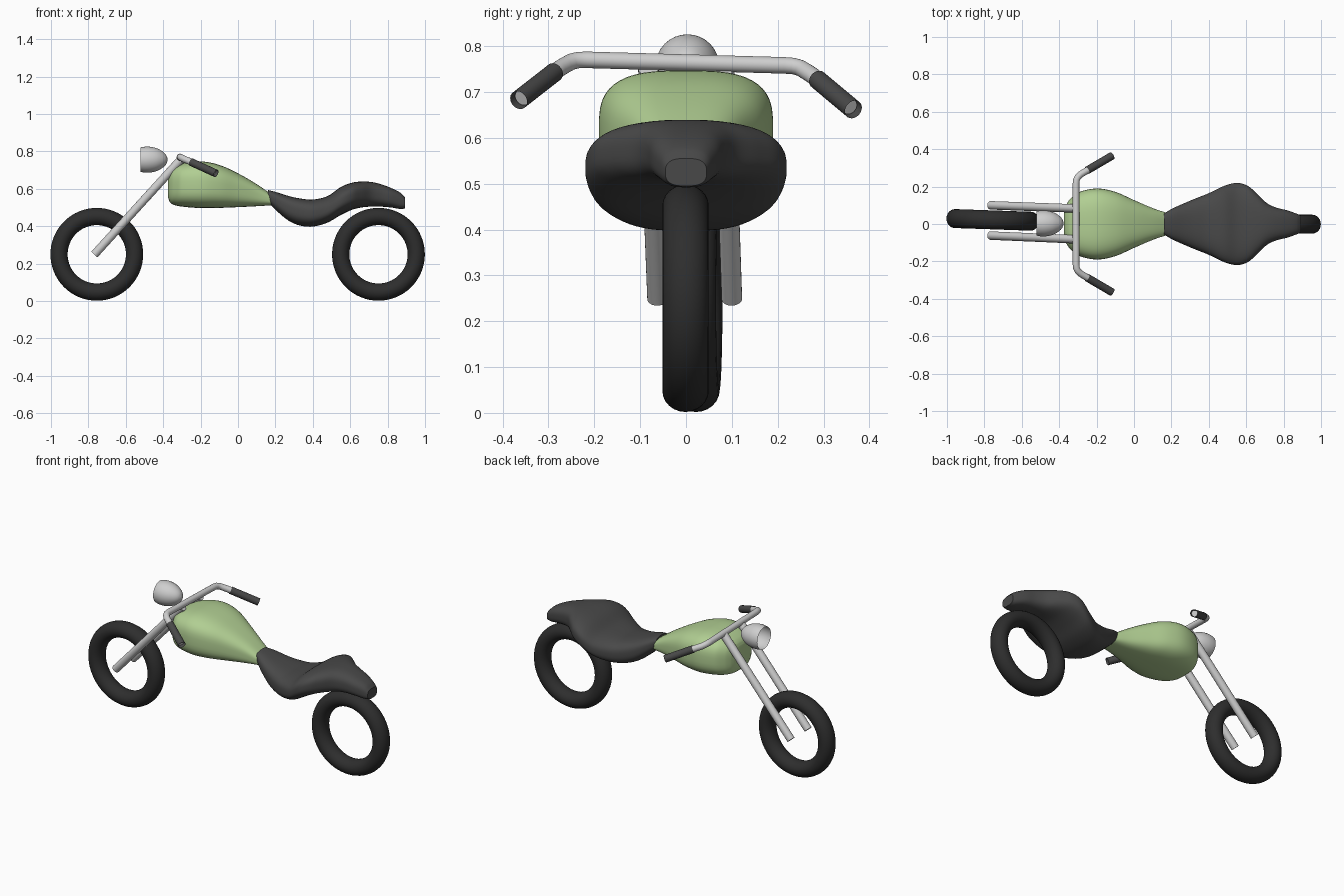
import bpy, bmesh, math
from mathutils import Vector

if "Cube" in bpy.data.objects:
    bpy.data.objects.remove(bpy.data.objects["Cube"])


def material(name, rgb):
    m = bpy.data.materials.new(name)
    m.diffuse_color = (*rgb, 1)
    m.use_nodes = True
    m.node_tree.nodes["Principled BSDF"].inputs["Base Color"].default_value = m.diffuse_color
    return m


GREEN = material("tank_green", (0.44, 0.62, 0.29))
CHROME = material("light_metal", (0.62, 0.62, 0.62))
RUBBER = material("tyre_black", (0.027, 0.027, 0.027))
LEATHER = material("dark_grey", (0.066, 0.066, 0.066))


def finish(ob, name, mat, angle=40):
    ob.name = name
    ob.data.materials.clear()
    ob.data.materials.append(mat)
    bpy.ops.object.select_all(action='DESELECT')
    ob.select_set(True)
    bpy.context.view_layer.objects.active = ob
    bpy.ops.object.shade_smooth_by_angle(angle=math.radians(angle))
    return ob


def from_rings(name, rings, mat, cap_start=True, cap_end=True):
    """Skin a list of closed point rings."""
    bm = bmesh.new()
    loops = [[bm.verts.new(p) for p in r] for r in rings]
    n = len(loops[0])
    for a, b in zip(loops, loops[1:]):
        for i in range(n):
            bm.faces.new((a[i], a[(i + 1) % n], b[(i + 1) % n], b[i]))
    if cap_start:
        bm.faces.new(loops[0][::-1])
    if cap_end:
        bm.faces.new(loops[-1])
    bmesh.ops.recalc_face_normals(bm, faces=bm.faces[:])
    me = bpy.data.meshes.new(name)
    bm.to_mesh(me)
    bm.free()
    ob = bpy.data.objects.new(name, me)
    bpy.context.collection.objects.link(ob)
    return finish(ob, name, mat)


def tube(name, points, r, mat, caps=True, sides=24):
    """Round pipe through a list of points."""
    pts = [Vector(p) for p in points]
    rings = []
    for i, p in enumerate(pts):
        d = (pts[min(i + 1, len(pts) - 1)] - pts[max(i - 1, 0)]).normalized()
        u = d.cross(Vector((0.05, 0, 1))).normalized()
        v = d.cross(u)
        rings.append([p + r * (math.cos(t) * u + math.sin(t) * v)
                      for t in (2 * math.pi * k / sides for k in range(sides))])
    return from_rings(name, rings, mat, caps, caps)


def smooth_keys(keys, steps=5):
    """Cubic interpolation of key rows, the first column being x."""
    def slope(i, c):
        a, b = keys[max(i - 1, 0)], keys[min(i + 1, len(keys) - 1)]
        return (b[c] - a[c]) / (b[0] - a[0])
    out = []
    for i in range(len(keys) - 1):
        k0, k1 = keys[i], keys[i + 1]
        h = k1[0] - k0[0]
        for s in range(steps):
            t = s / steps
            row = [k0[0] + h * t]
            for c in range(1, len(k0)):
                row.append((2*t**3 - 3*t**2 + 1) * k0[c] + (t**3 - 2*t**2 + t) * h * slope(i, c)
                           + (3*t**2 - 2*t**3) * k1[c] + (t**3 - t**2) * h * slope(i + 1, c))
            out.append(row)
    out.append(list(keys[-1]))
    return out


def body(name, keys, power, mat, n=48):
    """Loft of rounded-square sections; rows are x, bottom, top, half width."""
    def sp(v):
        return math.copysign(abs(v) ** (2 / power), v)
    rings = []
    for x, lo, hi, w in smooth_keys(keys):
        rings.append([(x, w * sp(math.cos(t)), (lo + hi) / 2 + (hi - lo) / 2 * sp(math.sin(t)))
                      for t in (2 * math.pi * (k + 0.5) / n for k in range(n))])
    return from_rings(name, rings, mat)


# wheels
for name, loc, yaw in (("front_tyre", (-0.755, 0.022, 0.25), -2), ("rear_tyre", (0.751, -0.001, 0.25), 0)):
    bpy.ops.mesh.primitive_torus_add(major_radius=0.202, minor_radius=0.046, major_segments=64,
                                     minor_segments=24, location=loc,
                                     rotation=(math.pi / 2, 0, math.radians(yaw)))
    w = bpy.context.object
    w.scale.z = 1.1
    finish(w, name, RUBBER, 60)

# fuel tank
body("fuel_tank", [
    (-0.373, 0.55, 0.675, 0.075), (-0.365, 0.53, 0.695, 0.098), (-0.345, 0.515, 0.715, 0.13),
    (-0.30, 0.505, 0.735, 0.168), (-0.20, 0.497, 0.747, 0.19), (-0.10, 0.498, 0.728, 0.172),
    (0.0, 0.502, 0.683, 0.128), (0.10, 0.507, 0.625, 0.085), (0.18, 0.512, 0.57, 0.058)], 3.0, GREEN)

# seat with raised rear and narrow tail
body("seat", [
    (0.16, 0.53, 0.594, 0.055), (0.20, 0.488, 0.584, 0.08), (0.27, 0.43, 0.562, 0.112),
    (0.33, 0.404, 0.549, 0.137), (0.40, 0.398, 0.543, 0.165), (0.48, 0.42, 0.562, 0.203),
    (0.55, 0.46, 0.61, 0.22), (0.61, 0.488, 0.633, 0.203), (0.66, 0.50, 0.639, 0.16),
    (0.71, 0.505, 0.637, 0.112), (0.76, 0.505, 0.626, 0.088), (0.82, 0.50, 0.604, 0.073),
    (0.87, 0.492, 0.578, 0.055), (0.893, 0.495, 0.555, 0.045)], 2.8, LEATHER)

# fork legs
for side, y0, y1 in (("left", 0.1, 0.083), ("right", -0.062, -0.082)):
    tube("fork_leg_" + side, [(-0.768, y0, 0.249), (-0.31, y1, 0.752)], 0.0225, CHROME)

# handlebar, with a slight tilt
def bar_point(x, y, z):
    return (x, y, z - 0.014 * y / 0.5)

half = [(-0.31, 0.215, 0.764), (-0.308, 0.235, 0.763), (-0.301, 0.25, 0.759),
        (-0.287, 0.264, 0.751), (-0.265, 0.278, 0.742), (-0.13, 0.357, 0.678)]
path = [bar_point(x, -y, z) for x, y, z in reversed(half)] + [bar_point(*p) for p in half]
tube("handlebar", path, 0.018, CHROME)

# grips
for side, s in (("left", 1), ("right", -1)):
    tube("grip_" + side, [bar_point(-0.25, s * 0.287, 0.735), bar_point(-0.117, s * 0.365, 0.672)],
         0.021, LEATHER, caps=False)

# headlight: open bowl facing forward
prof = smooth_keys([(-0.521, 0.065), (-0.50, 0.069), (-0.47, 0.069), (-0.435, 0.061),
                    (-0.405, 0.045), (-0.385, 0.026), (-0.376, 0.005)], 3)
from_rings("headlight", [[(x, 0.003 + r * math.cos(t), 0.756 + r * math.sin(t))
                          for t in (2 * math.pi * k / 32 for k in range(32))] for x, r in prof],
           CHROME, cap_start=False)
